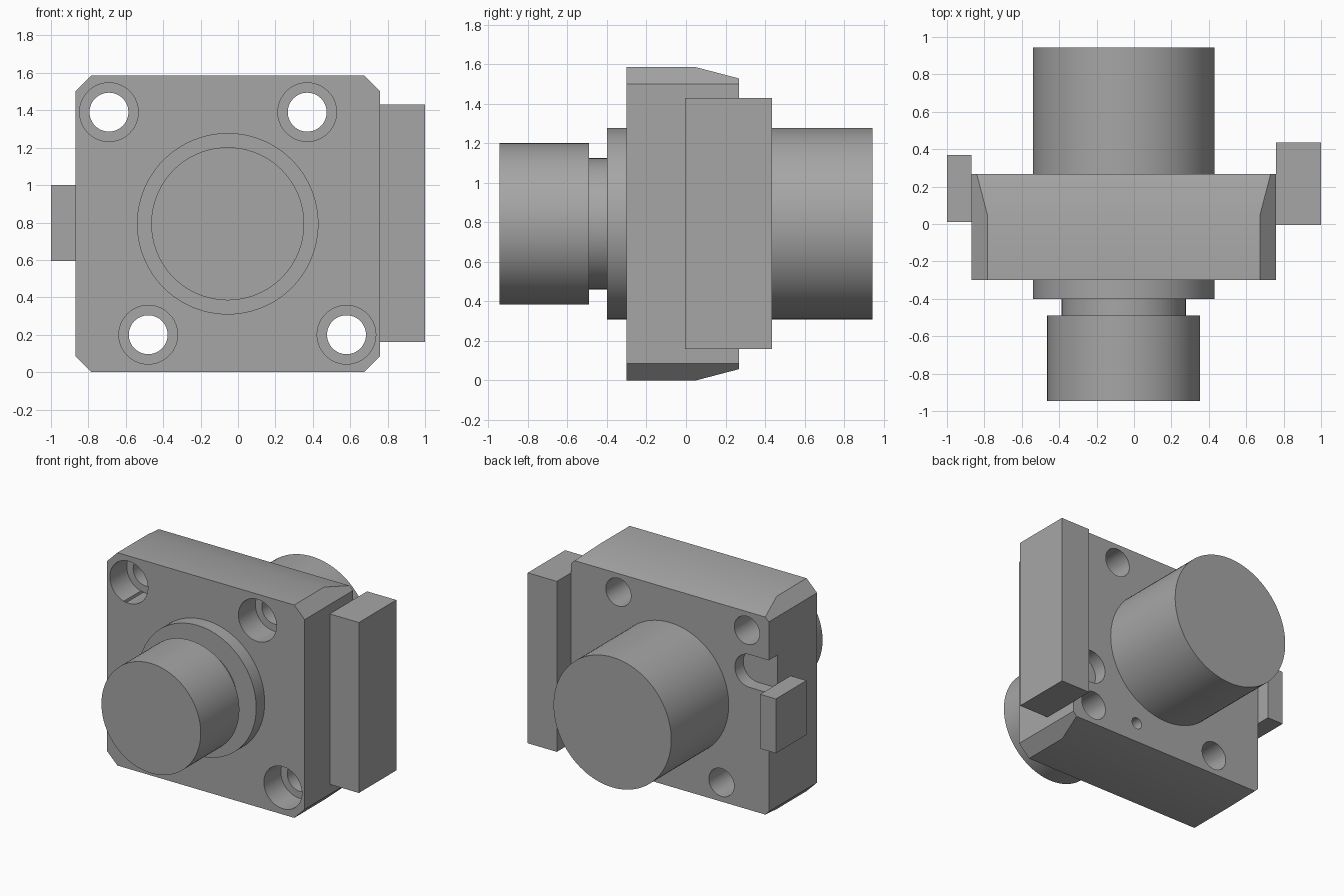
import bpy, bmesh, math
from mathutils import Vector

if "Cube" in bpy.data.objects:
    bpy.data.objects.remove(bpy.data.objects["Cube"], do_unlink=True)

GREY = (0.38, 0.38, 0.38, 1)
steel = bpy.data.materials.new("plain grey")
steel.diffuse_color = GREY
steel.use_nodes = True
steel.node_tree.nodes["Principled BSDF"].inputs["Base Color"].default_value = GREY

CX, CZ = -0.055, 0.793          # shaft axis
LEFT, RIGHT = 0.76, -0.87       # housing sides
FRONT, BACK, TOP = -0.30, 0.268, 1.586


def prism(name, outline, y0, y1):
    """Extrude an (x, z) outline from y0 to y1."""
    bm = bmesh.new()
    face = bm.faces.new([bm.verts.new((x, y0, z)) for x, z in outline])
    ext = bmesh.ops.extrude_face_region(bm, geom=[face])["geom"]
    moved = [v for v in ext if isinstance(v, bmesh.types.BMVert)]
    bmesh.ops.translate(bm, verts=moved, vec=(0, y1 - y0, 0))
    bmesh.ops.recalc_face_normals(bm, faces=bm.faces)
    mesh = bpy.data.meshes.new(name)
    bm.to_mesh(mesh)
    bm.free()
    mesh.materials.append(steel)
    obj = bpy.data.objects.new(name, mesh)
    bpy.context.collection.objects.link(obj)
    return obj


def arc(x, z, r, start=0, sweep=360, n=64):
    count = n if sweep == 360 else n + 1
    angles = [math.radians(start + sweep * i / n) for i in range(count)]
    return [(x + r * math.cos(a), z + r * math.sin(a)) for a in angles]


def rect(x0, x1, z0, z1):
    return [(x0, z0), (x1, z0), (x1, z1), (x0, z1)]


def activate(obj):
    bpy.ops.object.select_all(action="DESELECT")
    obj.select_set(True)
    bpy.context.view_layer.objects.active = obj


def smooth(obj):
    activate(obj)
    bpy.ops.object.shade_smooth_by_angle(angle=math.radians(30))


def cut(obj, outline, y0, y1):
    cutter = prism("cutter", outline, y0, y1)
    cutter.hide_render = True
    mod = obj.modifiers.new("cut", "BOOLEAN")
    mod.operation, mod.solver, mod.object = "DIFFERENCE", "EXACT", cutter
    activate(obj)
    bpy.ops.object.modifier_apply(modifier=mod.name)
    bpy.data.objects.remove(cutter, do_unlink=True)


# Housing block with chamfered corners
c = 0.086
housing = prism("housing", [
    (RIGHT + c, 0), (LEFT - c, 0), (LEFT, c), (LEFT, TOP - c),
    (LEFT - c, TOP), (RIGHT + c, TOP), (RIGHT, TOP - c), (RIGHT, c)], FRONT, BACK)

# Tapered top and bottom toward the back
bm = bmesh.new()
bm.from_mesh(housing.data)
for z, s in ((TOP, 1), (0, -1)):
    res = bmesh.ops.bisect_plane(
        bm, geom=bm.verts[:] + bm.edges[:] + bm.faces[:], plane_co=(0, 0.05, z),
        plane_no=Vector((0, 0.057, 0.218 * s)).normalized(), clear_outer=True)
    rim = [e for e in bm.edges if e.is_boundary]
    bmesh.ops.holes_fill(bm, edges=rim)
bmesh.ops.recalc_face_normals(bm, faces=bm.faces)
bm.to_mesh(housing.data)
bm.free()

# Counterbored bolt holes
for x, z in ((-0.69, 1.39), (0.37, 1.39), (-0.48, 0.2), (0.58, 0.2)):
    cut(housing, arc(x, z, 0.104, n=48), FRONT - 0.1, BACK + 0.1)
    cut(housing, arc(x, z, 0.157, n=48), FRONT - 0.1, FRONT + 0.2)

# Round-ended side slots in the back face, one turned half a turn from the other
slot = [(-1.1, 0.97), *arc(-0.712, 1.092, 0.122, -90, 180, 24), (-1.1, 1.214)]
cut(housing, slot, BACK - 0.1, BACK + 0.1)
cut(housing, [(2 * CX - x, 2 * CZ - z) for x, z in slot], BACK - 0.1, BACK + 0.1)

# Small pin hole
cut(housing, arc(0.2, 0.2, 0.042, n=32), BACK - 0.08, BACK + 0.1)
smooth(housing)

# Turned parts along the axis
for name, r, y0, y1 in (
        ("front_drum", 0.409, -0.945, -0.49),
        ("neck", 0.332, -0.49, -0.40),
        ("front_boss", 0.485, -0.40, FRONT),
        ("rear_cylinder", 0.485, BACK, 0.945)):
    smooth(prism(name, arc(CX, CZ, r, n=96), y0, y1))

# Side blocks
prism("tall_side_plate", rect(LEFT, 1.0, 0.16, 1.43), -0.005, 0.435)
prism("small_side_key", rect(-1.0, RIGHT, 0.595, 1.0), 0.01, 0.37)
